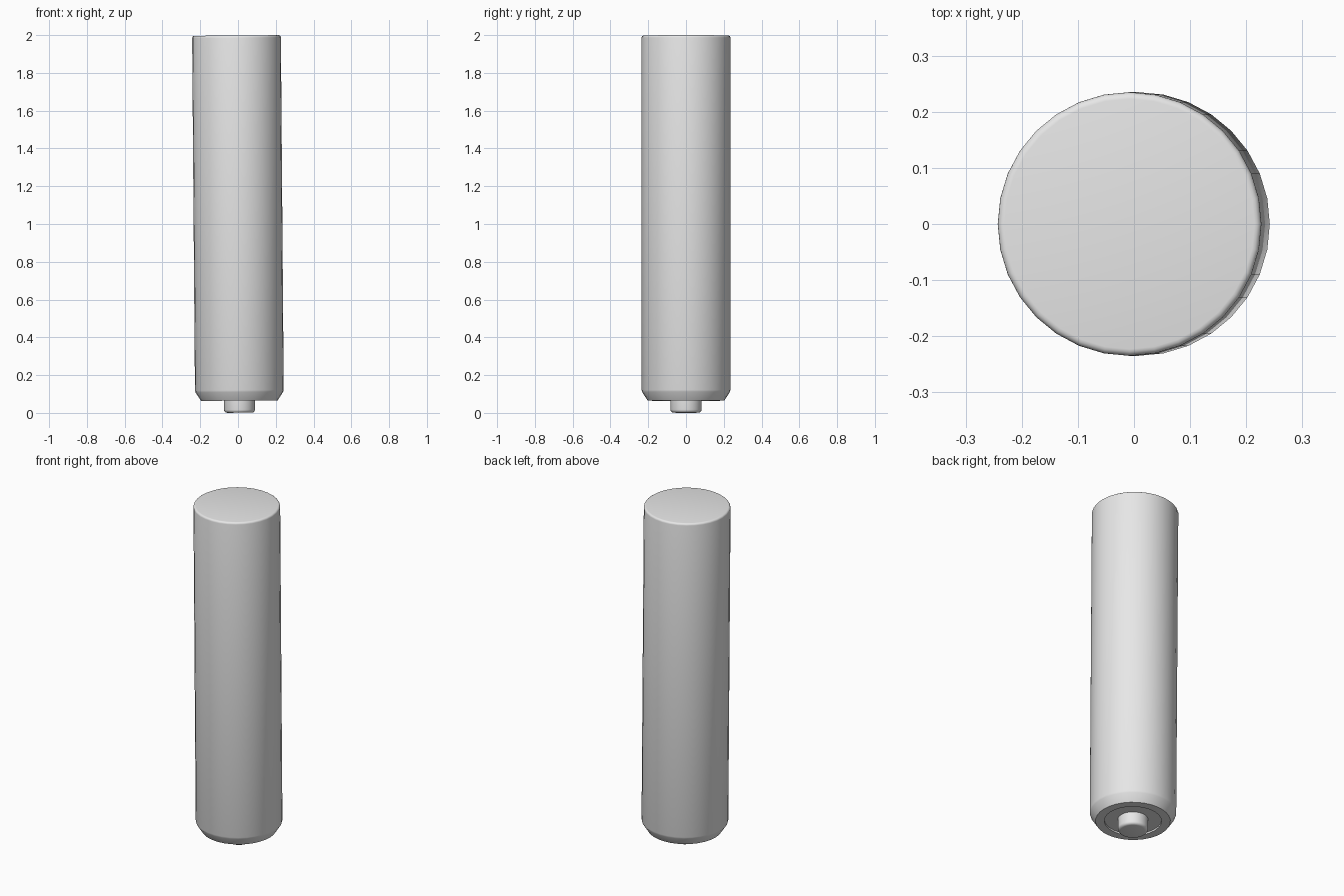
import bpy, bmesh, math
from mathutils import Vector

if "Cube" in bpy.data.objects:
    bpy.data.objects.remove(bpy.data.objects["Cube"], do_unlink=True)

SIDES = 32
LEAN = -0.008

grey = bpy.data.materials.new("light grey")
grey.use_nodes = True
colour = (0.8, 0.8, 0.8, 1)
grey.diffuse_color = colour
grey.node_tree.nodes["Principled BSDF"].inputs["Base Color"].default_value = colour


def lathe(name, profile):
    """Spin (radius, height) points round the z axis, slightly leaning."""
    bm = bmesh.new()
    verts = [bm.verts.new((r, 0, z)) for r, z in profile]
    edges = [bm.edges.new(pair) for pair in zip(verts, verts[1:])]
    bmesh.ops.spin(bm, geom=verts + edges, cent=Vector(), axis=(0, 0, 1),
                   angle=math.tau, steps=SIDES)
    bmesh.ops.remove_doubles(bm, verts=bm.verts, dist=0.0001)
    bmesh.ops.recalc_face_normals(bm, faces=bm.faces)
    mesh = bpy.data.meshes.new(name)
    bm.to_mesh(mesh)
    bm.free()
    mesh.materials.append(grey)
    obj = bpy.data.objects.new(name, mesh)
    bpy.context.collection.objects.link(obj)
    obj.rotation_euler.y = LEAN
    obj.location.x = -LEAN
    bpy.ops.object.select_all(action='DESELECT')
    obj.select_set(True)
    bpy.context.view_layer.objects.active = obj
    bpy.ops.object.shade_smooth_by_angle(angle=math.radians(32))
    return obj


def arc(radius, height, size, direction, steps=4):
    """Rounded rim that joins a wall of the given radius to a flat end."""
    pts = []
    for i in range(steps + 1):
        a = math.pi / 2 * i / steps
        pts.append((radius - size + size * math.cos(a),
                    height + direction * size * (math.sin(a) - 1)))
    return pts


# Casing: shallow recess, chamfered lower end, rounded upper rim
lathe("casing", [(0, 0.075), (0.155, 0.075), (0.155, 0.065), (0.203, 0.065),
                 (0.232, 0.11), (0.235, 0.12)]
      + arc(0.235, 1.998, 0.012, 1) + [(0, 1.998)])

# Contact nub: short pin with a rounded tip
lathe("contact_nub", [(0, 0.08), (0.082, 0.08)]
      + arc(0.082, 0.001, 0.016, -1) + [(0, 0.001)])
